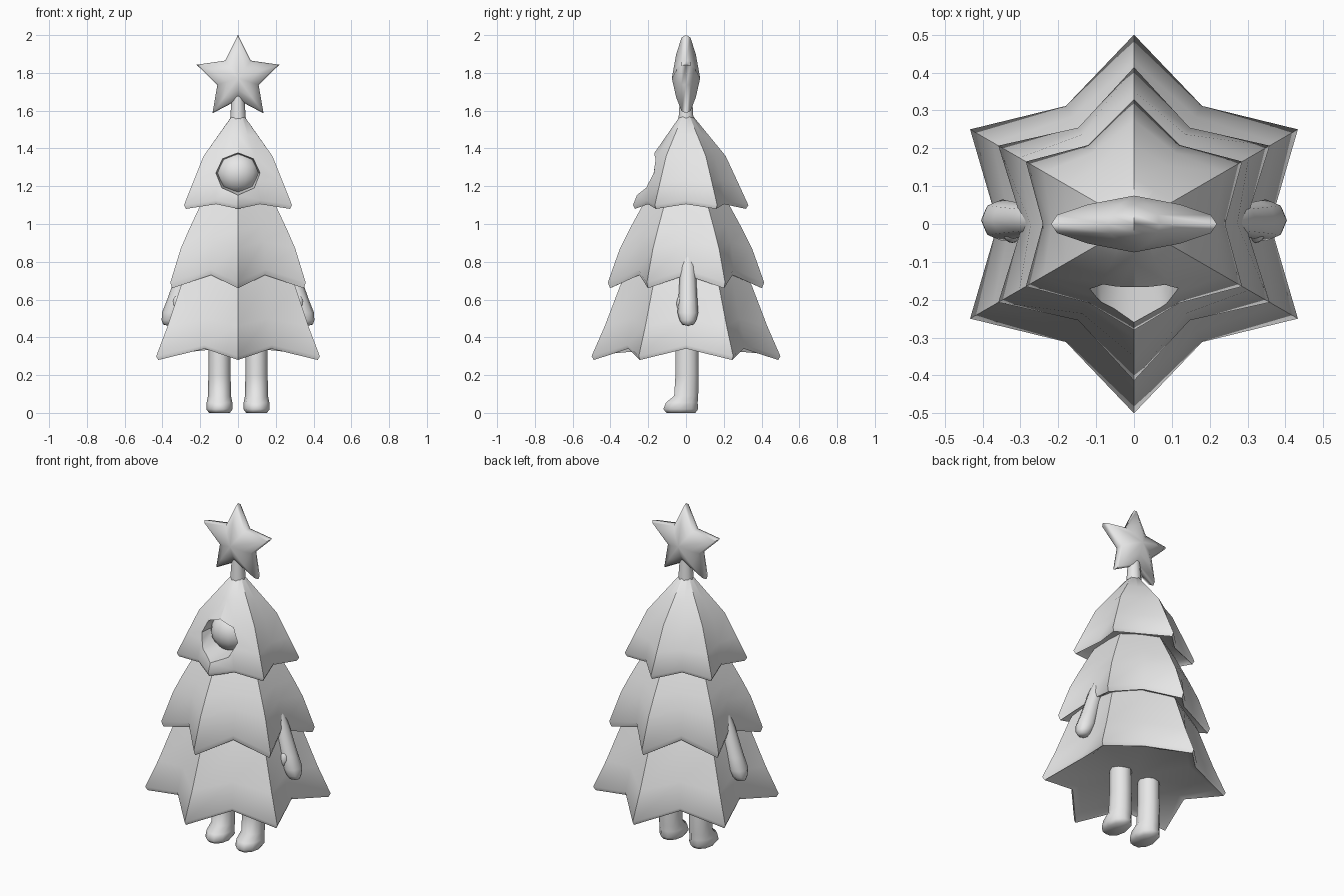
import bpy, bmesh
from math import sin, cos, pi, radians
from mathutils import Vector

if "Cube" in bpy.data.objects:
    bpy.data.objects.remove(bpy.data.objects["Cube"])

grey = bpy.data.materials.new("pale_grey")
grey.use_nodes = True
grey.diffuse_color = (0.8, 0.8, 0.8, 1)
grey.node_tree.nodes["Principled BSDF"].inputs["Base Color"].default_value = (0.8, 0.8, 0.8, 1)


def finish(name, bm, angle=50):
    bmesh.ops.recalc_face_normals(bm, faces=bm.faces)
    mesh = bpy.data.meshes.new(name)
    bm.to_mesh(mesh)
    bm.free()
    mesh.materials.append(grey)
    obj = bpy.data.objects.new(name, mesh)
    bpy.context.collection.objects.link(obj)
    smooth(obj, angle)
    return obj


def smooth(obj, angle):
    bpy.ops.object.select_all(action='DESELECT')
    obj.select_set(True)
    bpy.context.view_layer.objects.active = obj
    bpy.ops.object.shade_smooth_by_angle(angle=radians(angle))


def loft(name, rings, start, end, angle=50):
    """Skin equal point rings and close both ends with a fan to a point."""
    bm = bmesh.new()
    loops = [[bm.verts.new(p) for p in ring] for ring in rings]
    n = len(loops[0])
    for a, b in zip(loops, loops[1:]):
        for i in range(n):
            j = (i + 1) % n
            bm.faces.new((a[i], a[j], b[j], b[i]))
    for loop, tip in ((loops[0], start), (loops[-1], end)):
        v = bm.verts.new(tip)
        for i in range(n):
            bm.faces.new((loop[i], loop[(i + 1) % n], v))
    return finish(name, bm, angle)


def star_ring(r, z, ratio, lift, front=1.0):
    """Six-pointed ring whose valleys sit higher than its points."""
    pts = []
    for i in range(12):
        a = -pi / 2 + i * pi / 6
        valley = i % 2
        d = r * (ratio if valley else 1) * (front if i == 0 else 1)
        pts.append((d * cos(a), d * sin(a), z + lift * valley))
    return pts


def tier(name, profile, front=1.0):
    r, z, ratio, lift = profile[0]
    under = star_ring(r * 0.9, z + 0.03, ratio, lift * 0.7, front)
    rings = [under] + [star_ring(*p, front) for p in profile]
    return loft(name, rings, (0, 0, z + 0.07), (0, 0, profile[-1][1] + 0.01))


def oval(x, y, z, rx, ry, n=10):
    return [(x + rx * cos(2 * pi * i / n), y + ry * sin(2 * pi * i / n), z) for i in range(n)]


# Three layers of branches: radius, height, valley ratio, valley lift
tier("lower_branches", [(.488, .28, .72, .06), (.5, .30, .72, .06), (.43, .46, .76, .04),
                        (.35, .67, .82, .02), (.28, .80, .86, 0)])
tier("middle_branches", [(.402, .66, .71, .07), (.414, .69, .71, .07), (.35, .87, .78, .04),
                         (.30, .97, .82, .02), (.235, 1.09, .86, 0), (.2, 1.15, .86, 0)])
top = tier("upper_branches", [(.318, 1.08, .73, .025), (.33, 1.10, .73, .025), (.275, 1.22, .79, .01),
                              (.21, 1.36, .84, 0), (.12, 1.47, .87, 0), (.03, 1.58, .9, 0)], front=0.85)

# Face opening cut into the upper branches
bm = bmesh.new()
bmesh.ops.create_cone(bm, cap_ends=True, segments=8, radius1=.105, radius2=.14, depth=.3)
for v in bm.verts:
    v.co = Vector((v.co.x, -.22 - v.co.z, 1.27 + v.co.y * .92))
cutter = finish("opening_cutter", bm)
cutter.hide_render = True
mod = top.modifiers.new("opening", 'BOOLEAN')
mod.operation = 'DIFFERENCE'
mod.solver = 'EXACT'
mod.object = cutter
bpy.ops.object.select_all(action='DESELECT')
top.select_set(True)
bpy.context.view_layer.objects.active = top
bpy.ops.object.modifier_apply(modifier="opening")
bpy.data.objects.remove(cutter)
smooth(top, 45)


def ball(name, centre, size):
    bm = bmesh.new()
    bmesh.ops.create_uvsphere(bm, u_segments=16, v_segments=10, radius=1)
    for v in bm.verts:
        v.co = Vector(c + s * p for c, s, p in zip(centre, size, v.co))
    return finish(name, bm, 60)


ball("face", (0, -.06, 1.27), (.115, .105, .11))

# Legs with feet, and arms with thumbs
for side, s in (("left", 1), ("right", -1)):
    leg = [(0, -.027, .055, .08), (.02, -.028, .07, .097), (.055, -.022, .068, .088),
           (.09, .001, .061, .067), (.2, .005, .059, .064), (.4, .005, .058, .063)]
    loft(side + "_leg", [oval(s * .098, y, z, rx, ry) for z, y, rx, ry in leg],
         (s * .098, -.027, 0), (s * .098, .005, .4), 60)
    arm = [(.468, .366, .03), (.49, .36, .044), (.53, .348, .055),
           (.6, .325, .05), (.75, .28, .042), (.95, .2, .03)]
    loft(side + "_arm", [oval(s * x, .01, z, r, r, 8) for z, x, r in arm],
         (s * .367, .01, .46), (s * .2, .01, .96), 60)
    ball(side + "_thumb", (s * .322, -.022, .58), (.025, .028, .045))

# Star and its stem
loft("star_stem", [oval(0, 0, 1.55, .042, .042), oval(0, 0, 1.7, .032, .032)],
     (0, 0, 1.55), (0, 0, 1.7))


def star_outline(scale, y):
    pts = []
    for i in range(10):
        a = pi / 2 + i * pi / 5
        r = scale * (.115 if i % 2 else .23)
        pts.append((r * cos(a), y, 1.772 + r * sin(a)))
    return pts


loft("star", [star_outline(.55, -.052), star_outline(.93, -.024), star_outline(1, 0),
              star_outline(.93, .024), star_outline(.55, .052)],
     (0, -.075, 1.772), (0, .075, 1.772), 75)
